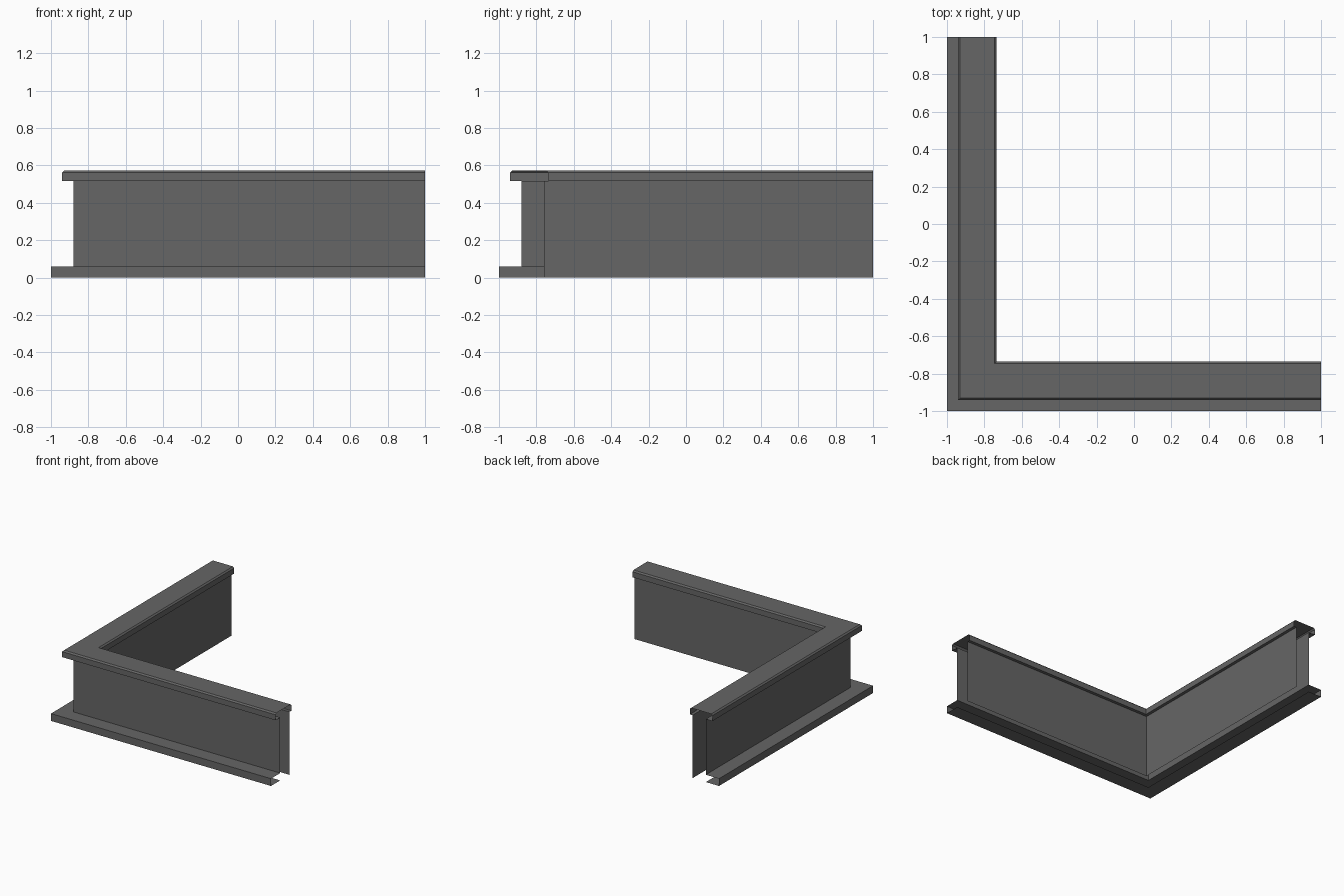
import bpy

if "Cube" in bpy.data.objects:
    bpy.data.objects.remove(bpy.data.objects["Cube"])

grey = bpy.data.materials.new("dark grey")
grey.diffuse_color = (0.133, 0.133, 0.133, 1)
grey.use_nodes = True
grey.node_tree.nodes["Principled BSDF"].inputs["Base Color"].default_value = grey.diffuse_color


def corner_strip(name, profile):
    """Sweep (inset, height) points round the L, mitred at the corner, ends open."""
    verts, faces = [], []
    for d, z in profile:
        verts += [(-1 + d, 1, z), (-1 + d, -1 + d, z), (1, -1 + d, z)]
    for i in range(len(profile) - 1):
        for k in range(2):
            a = 3 * i + k
            faces.append((a, a + 1, a + 4, a + 3))
    mesh = bpy.data.meshes.new(name)
    mesh.from_pydata(verts, [], faces)
    mesh.materials.append(grey)
    ob = bpy.data.objects.new(name, mesh)
    bpy.context.collection.objects.link(ob)
    return ob


# plinth: channel open towards the inside
corner_strip("plinth", [(0.12, 0), (0, 0), (0, 0.06), (0.12, 0.06)])
# two thin wall skins
corner_strip("outer_wall", [(0.12, 0.06), (0.12, 0.517)])
corner_strip("inner_wall", [(0.24, 0.517), (0.24, 0)])
# coping with chamfered top edges and small soffits
corner_strip("coping", [(0.12, 0.517), (0.06, 0.517), (0.06, 0.562), (0.071, 0.573),
                        (0.254, 0.573), (0.265, 0.562), (0.265, 0.517), (0.24, 0.517)])
